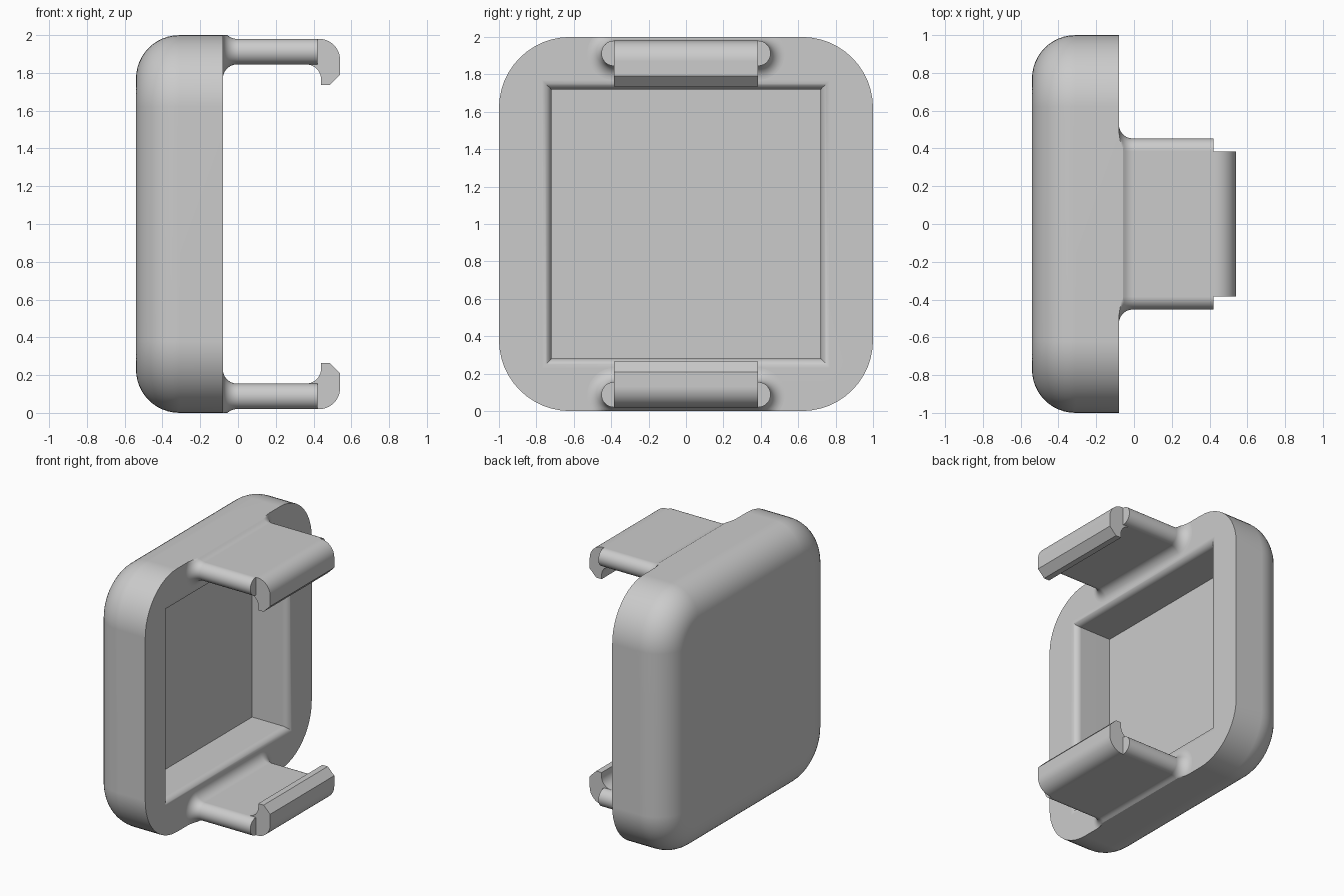
import bpy, bmesh
from math import sin, cos, pi, radians

if "Cube" in bpy.data.objects:
    bpy.data.objects.remove(bpy.data.objects["Cube"])

grey = bpy.data.materials.new("plain grey")
grey.use_nodes = True
grey.diffuse_color = (0.6, 0.6, 0.6, 1)
grey.node_tree.nodes["Principled BSDF"].inputs["Base Color"].default_value = (0.6, 0.6, 0.6, 1)


def arc(cx, cy, r, start, end, n):
    angles = [radians(start + (end - start) * i / n) for i in range(n + 1)]
    return [(cx + r * cos(a), cy + r * sin(a)) for a in angles]


def rounded_square(half, r, n=12):
    c = half - r
    pts = []
    for k, (sy, sz) in enumerate([(1, 1), (-1, 1), (-1, -1), (1, -1)]):
        pts += arc(sy * c, sz * c, r, 90 * k, 90 * k + 90, n)
    return pts


def loft(name, sections, cap_start=True, cap_end=True):
    """Join equal-length rings of 3D points into a surface."""
    bm = bmesh.new()
    rings = [[bm.verts.new(p) for p in s] for s in sections]
    n = len(rings[0])
    for a, b in zip(rings, rings[1:]):
        for i in range(n):
            j = (i + 1) % n
            bm.faces.new((a[i], a[j], b[j], b[i]))
    if cap_start:
        bm.faces.new(rings[0][::-1])
    if cap_end:
        bm.faces.new(rings[-1])
    bmesh.ops.remove_doubles(bm, verts=bm.verts, dist=1e-5)
    bmesh.ops.recalc_face_normals(bm, faces=bm.faces)
    mesh = bpy.data.meshes.new(name)
    bm.to_mesh(mesh)
    bm.free()
    mesh.materials.append(grey)
    obj = bpy.data.objects.new(name, mesh)
    bpy.context.collection.objects.link(obj)
    bpy.ops.object.select_all(action="DESELECT")
    obj.select_set(True)
    bpy.context.view_layer.objects.active = obj
    bpy.ops.object.shade_smooth_by_angle(angle=radians(30))
    weighted = obj.modifiers.new("even shading", "WEIGHTED_NORMAL")
    weighted.keep_sharp = True
    return obj


# Cover: rounded back, flat rim, flared square recess
BACK, RIM, FLOOR = -0.54, -0.08, -0.385
EDGE, CORNER, FLARE, RECESS = 0.23, 0.38, 0.05, 0.72
rings = []
for x, inset in arc(BACK + EDGE, EDGE, EDGE, 180, 270, 12)[::-1]:
    rings.append((x, 1 - inset, CORNER - inset))
rings.reverse()
rings.append((RIM, 1, CORNER))
for x, half in arc(RIM - FLARE, RECESS + FLARE, FLARE, 0, -90, 8):
    rings.append((x, half, 0))
rings.append((FLOOR, RECESS, 0))
loft("cover", [[(x, y, z + 1) for y, z in rounded_square(h, r)] for x, h, r in rings])

# Clip arms and hooks, upper and lower
ARM_R, ARM_FLAT, ARM_Z, ARM_END, ROOT = 0.0675, 0.385, 0.9125, 0.42, 0.075


def arm_section(x, grow, side):
    r = ARM_R + grow
    outline = arc(ARM_FLAT, ARM_Z, r, -90, 90, 24) + arc(-ARM_FLAT, ARM_Z, r, 90, 270, 24)
    return [(x, y, 1 + side * min(z, 1)) for y, z in outline]


hook = [(ARM_END, 0.98)]
hook += arc(0.43, 0.87, 0.11, 90, 0, 12)
hook += [(0.54, 0.79), (0.485, 0.735), (0.44, 0.735)]
hook += arc(0.36, 0.765, 0.08, 0, 90, 10)
hook += [(0.36, 0.9), (ARM_END, 0.9)]

for label, side in (("upper", 1), ("lower", -1)):
    root = arc(RIM + ROOT, ROOT, ROOT, 180, 270, 12)
    sections = [arm_section(x, grow, side) for x, grow in root]
    sections.append(arm_section(ARM_END, 0, side))
    loft(label + "_clip_arm", sections, cap_start=False)
    loft(label + "_clip_hook",
         [[(x, y, 1 + side * z) for x, z in hook] for y in (-ARM_FLAT, ARM_FLAT)])
